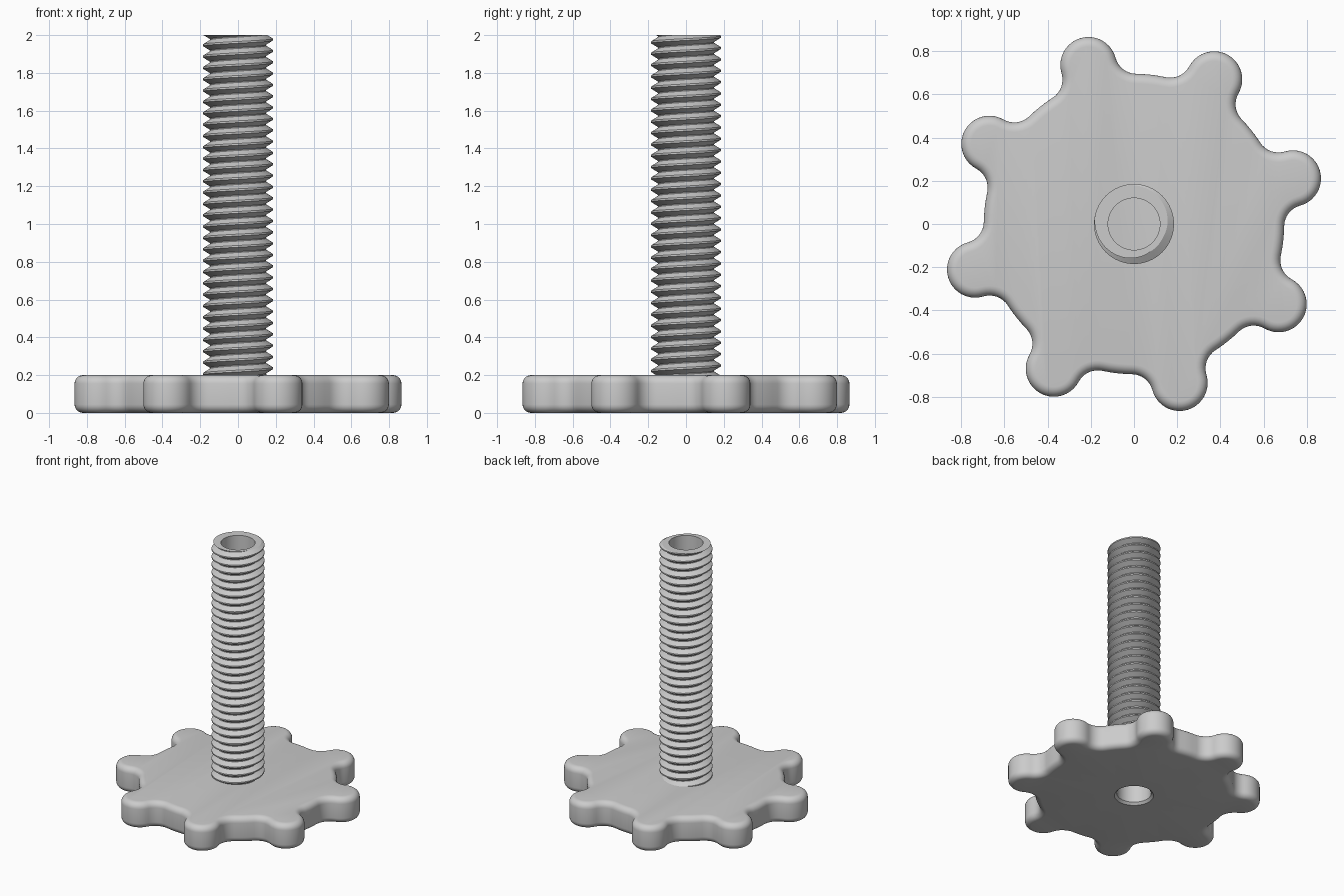
import bpy, bmesh, math
from math import sin, cos, pi, radians

if "Cube" in bpy.data.objects:
    bpy.data.objects.remove(bpy.data.objects["Cube"])

grey = bpy.data.materials.new("plain_grey")
grey.diffuse_color = (0.6, 0.6, 0.6, 1)
grey.use_nodes = True
grey.node_tree.nodes["Principled BSDF"].inputs["Base Color"].default_value = grey.diffuse_color


def finish(bm, name):
    bmesh.ops.recalc_face_normals(bm, faces=bm.faces)
    mesh = bpy.data.meshes.new(name)
    bm.to_mesh(mesh)
    bm.free()
    mesh.materials.append(grey)
    ob = bpy.data.objects.new(name, mesh)
    bpy.context.collection.objects.link(ob)
    bpy.ops.object.select_all(action='DESELECT')
    ob.select_set(True)
    bpy.context.view_layer.objects.active = ob
    bpy.ops.object.shade_smooth_by_angle(angle=radians(28))
    return ob


def add_loop(bm, points, z):
    return [bm.verts.new((x, y, z)) for x, y in points]


def circle(r, n=64):
    return [(r * cos(2 * pi * i / n), r * sin(2 * pi * i / n)) for i in range(n)]


def skin(bm, a, b):
    n = len(a)
    for i in range(n):
        bm.faces.new((a[i], a[(i + 1) % n], b[(i + 1) % n], b[i]))


def loop_edges(bm, loop):
    return [bm.edges.get((loop[i - 1], loop[i])) for i in range(len(loop))]


# Handwheel outline: eight round lobes filleted into a disc, shrunk by d
LOBES, LOBE_AT, LOBE_R, DISC_R, FILLET = 8, 0.765, 0.13, 0.695, 0.10


def outline(d):
    fc = DISC_R + FILLET
    reach = LOBE_R + FILLET
    phi = math.acos((fc**2 + LOBE_AT**2 - reach**2) / (2 * fc * LOBE_AT))
    fx, fy = fc * cos(phi), fc * sin(phi)
    tangent = math.atan2(fy, fx - LOBE_AT)
    half = [(LOBE_AT + (LOBE_R - d) * cos(tangent * i / 10),
             (LOBE_R - d) * sin(tangent * i / 10)) for i in range(11)]
    start, end = tangent - pi, phi - pi          # concave fillet sweep
    if end - start > pi:
        end -= 2 * pi
    for i in range(1, 9):
        a = start + (end - start) * i / 8
        half.append((fx + (FILLET + d) * cos(a), fy + (FILLET + d) * sin(a)))
    for i in range(1, 3):
        a = phi + (pi / LOBES - phi) * i / 2
        half.append(((DISC_R - d) * cos(a), (DISC_R - d) * sin(a)))
    lobe = [(x, -y) for x, y in half[-2:0:-1]] + half
    pts = []
    for k in range(LOBES):
        a = radians(16) + 2 * pi * k / LOBES
        pts += [(x * cos(a) - y * sin(a), x * sin(a) + y * cos(a)) for x, y in lobe]
    return pts


# Handwheel: rounded rim, flat top, underside with a chamfered blind hole
bm = bmesh.new()
H, R = 0.20, 0.045
rows = []
for i in range(7):
    a = pi / 2 * i / 6
    rows.append((R * (1 - sin(a)), R * (1 - cos(a))))
rows += [(d, H - z) for d, z in reversed(rows)]
loops = [add_loop(bm, outline(d), z) for d, z in rows]
for a, b in zip(loops, loops[1:]):
    skin(bm, a, b)
bm.faces.new(loops[-1])
hole = [add_loop(bm, circle(r), z) for r, z in ((0.137, 0), (0.12, 0.017), (0.12, 0.19))]
skin(bm, hole[0], hole[1])
skin(bm, hole[1], hole[2])
bm.faces.new(hole[2])
bmesh.ops.triangle_fill(bm, use_beauty=True,
                        edges=loop_edges(bm, loops[0]) + loop_edges(bm, hole[0]))
finish(bm, "handwheel")

# Threaded shaft: continuous right-hand helix trimmed flat at both ends
bm = bmesh.new()
PITCH, N, TOP, CREST, ROOT = 0.06, 64, 2.0, 0.185, 0.148
PROFILE = ((-0.08, CREST), (0.08, CREST), (0.46, ROOT), (0.54, ROOT))
TURNS = 35
z0 = TOP - 33 * PITCH - PITCH * 140 / 360       # crest meets the top at 140 degrees
grid = []
for i in range(N):
    t = i / N
    grid.append([bm.verts.new((r * cos(2 * pi * t), r * sin(2 * pi * t),
                               z0 + (turn + f + t) * PITCH))
                 for turn in range(TURNS) for f, r in PROFILE])
for i in range(N):
    for j in range(TURNS * 4 - 5):
        if i < N - 1:
            b, c = grid[i + 1][j], grid[i + 1][j + 1]
        else:
            b, c = grid[0][j + 4], grid[0][j + 5]
        bm.faces.new((grid[i][j], b, c, grid[i][j + 1]))
for z, sign in ((TOP, 1), (0.19, -1)):
    bmesh.ops.bisect_plane(bm, geom=bm.verts[:] + bm.edges[:] + bm.faces[:], dist=1e-6,
                           plane_co=(0, 0, z), plane_no=(0, 0, sign), clear_outer=True)
rim = [e for e in bm.edges if e.is_boundary and all(v.co.z > TOP - 1e-4 for v in e.verts)]

# Shaft bore and flat annular end
low, high = add_loop(bm, circle(0.12), 0.19), add_loop(bm, circle(0.12), TOP)
skin(bm, low, high)
bmesh.ops.triangle_fill(bm, use_beauty=True, edges=rim + loop_edges(bm, high))
finish(bm, "threaded_shaft")
